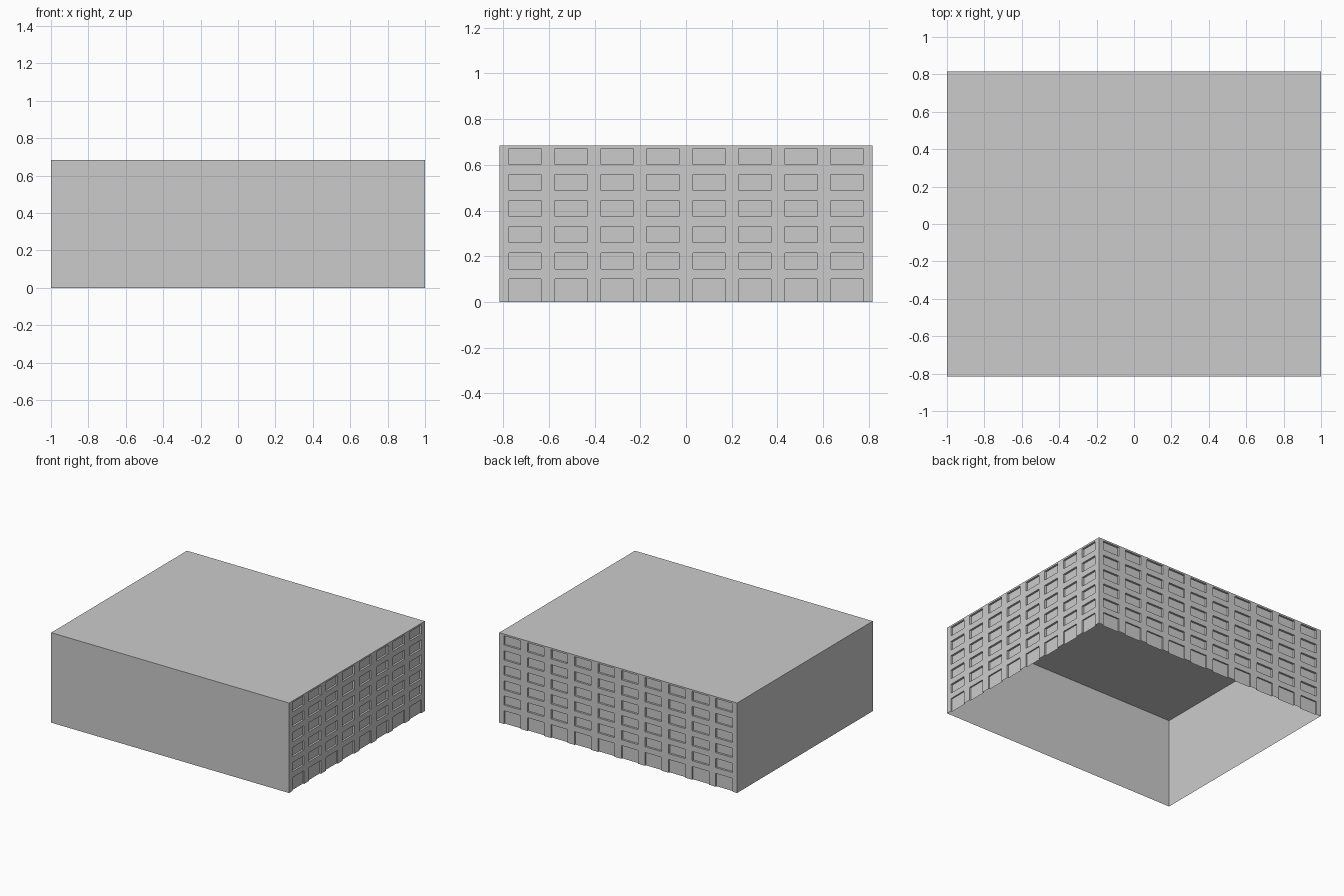
import bpy
import bmesh
from mathutils import Matrix, Vector
from math import pi

if "Cube" in bpy.data.objects:
    bpy.data.objects.remove(bpy.data.objects["Cube"], do_unlink=True)

HALF_X, HALF_Y, HEIGHT = 1.0, 0.815, 0.684
MARGIN, WIN_W, WIN_H = 0.04, 0.14, 0.07
FLOORS, FLOOR_H, FIRST_SILL = 5, 0.114, 0.145
WINDOW_DEPTH, ENTRY_DEPTH = 0.015, 0.01

grey = bpy.data.materials.new("concrete_grey")
grey.use_nodes = True
colour = (0.6, 0.6, 0.6, 1)
grey.diffuse_color = colour
grey.node_tree.nodes["Principled BSDF"].inputs["Base Color"].default_value = colour


def finish(name, bm, matrix):
    mesh = bpy.data.meshes.new(name)
    bm.transform(matrix)
    bm.to_mesh(mesh)
    bm.free()
    mesh.materials.append(grey)
    obj = bpy.data.objects.new(name, mesh)
    bpy.context.collection.objects.link(obj)


def recess(bm, faces, depth):
    """Push separate panels back into the wall, leaving jambs around them."""
    new = bmesh.ops.extrude_discrete_faces(bm, faces=faces)["faces"]
    verts = list({v for f in new for v in f.verts})
    bmesh.ops.translate(bm, verts=verts, vec=Vector((0, depth, 0)))


def wall(name, half_width, columns, matrix):
    """Upright sheet facing -y, with a grid of windows if it has columns."""
    us, zs = [-half_width], [0]
    if columns:
        pitch = 2 * (half_width - MARGIN - WIN_W / 2) / (columns - 1)
        for c in range(columns):
            u = -half_width + MARGIN + c * pitch
            us += [u, u + WIN_W]
        zs.append(FIRST_SILL + WIN_H - FLOOR_H)
        for f in range(FLOORS):
            z = FIRST_SILL + f * FLOOR_H
            zs += [z, z + WIN_H]
    us.append(half_width)
    zs.append(HEIGHT)

    bm = bmesh.new()
    grid = [[bm.verts.new((u, 0, z)) for z in zs] for u in us]
    windows, entries = [], []
    for i in range(len(us) - 1):
        for j in range(len(zs) - 1):
            face = bm.faces.new((grid[i][j], grid[i + 1][j],
                                 grid[i + 1][j + 1], grid[i][j + 1]))
            # Odd strips are window columns, even rows are openings
            if columns and i % 2 == 1 and j % 2 == 0:
                (windows if j else entries).append(face)
    if columns:
        recess(bm, windows, WINDOW_DEPTH)
        recess(bm, entries, ENTRY_DEPTH)
        # Ground openings have no threshold
        sills = [f for f in bm.faces if all(abs(v.co.z) < 1e-5 for v in f.verts)]
        bmesh.ops.delete(bm, geom=sills, context='FACES')
    finish(name, bm, matrix)


# Four walls: two plain, two with windows
def side(half_depth, angle):
    return Matrix.Rotation(angle, 4, 'Z') @ Matrix.Translation((0, -half_depth, 0))


wall("front_wall", HALF_X, 0, side(HALF_Y, 0))
wall("window_side_wall", HALF_Y, 8, side(HALF_X, pi / 2))
wall("back_wall", HALF_X, 10, side(HALF_Y, pi))
wall("plain_side_wall", HALF_Y, 0, side(HALF_X, -pi / 2))

# Flat roof
bm = bmesh.new()
bmesh.ops.create_grid(bm, x_segments=1, y_segments=1, size=1)
finish("roof", bm, Matrix.Translation((0, 0, HEIGHT)) @ Matrix.Diagonal((HALF_X, HALF_Y, 1, 1)))
